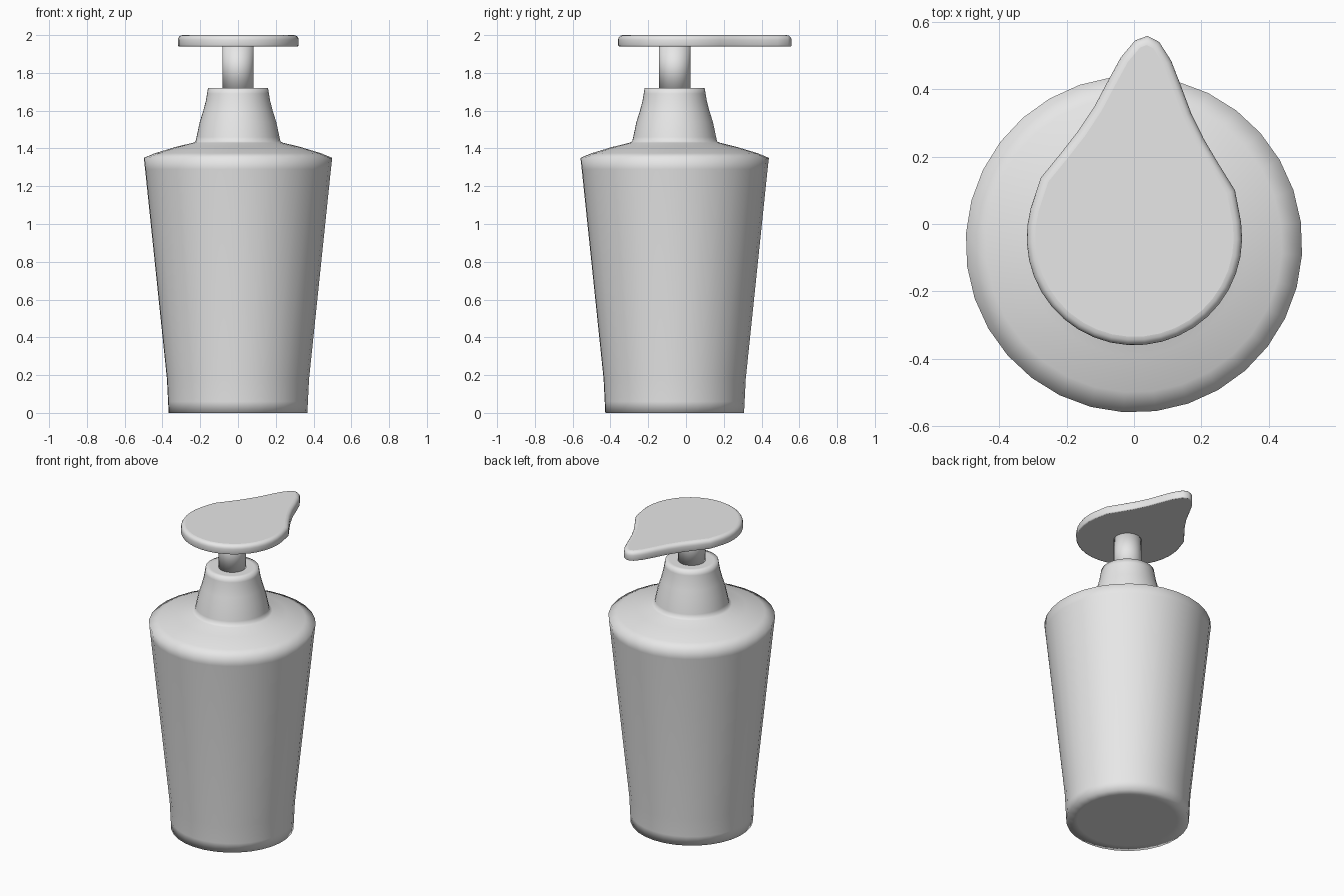
import bpy, bmesh
from math import radians, sin, cos, pi

cube = bpy.data.objects.get("Cube")
if cube:
    bpy.data.objects.remove(cube, do_unlink=True)

CENTRE_Y = -0.06
TURN = radians(-3.7)   # the whole dispenser is turned slightly
SIDES = 32

grey = bpy.data.materials.new("light_grey")
grey.use_nodes = True
grey.diffuse_color = (0.8, 0.8, 0.8, 1)
grey.node_tree.nodes["Principled BSDF"].inputs["Base Color"].default_value = (0.8, 0.8, 0.8, 1)


def finish(name, bm):
    """Turn a bmesh into a placed, smooth-shaded object."""
    bmesh.ops.recalc_face_normals(bm, faces=bm.faces)
    mesh = bpy.data.meshes.new(name)
    bm.to_mesh(mesh)
    bm.free()
    mesh.materials.append(grey)
    obj = bpy.data.objects.new(name, mesh)
    obj.location.y = CENTRE_Y
    obj.rotation_euler.z = TURN
    bpy.context.collection.objects.link(obj)
    return obj


def lathe(name, profile):
    """Revolve (radius, height) points and close both ends."""
    bm = bmesh.new()
    rings = [[bm.verts.new((r * cos(2 * pi * i / SIDES), r * sin(2 * pi * i / SIDES), z))
              for i in range(SIDES)] for r, z in profile]
    for low, high in zip(rings, rings[1:]):
        for i in range(SIDES):
            j = (i + 1) % SIDES
            bm.faces.new((low[i], low[j], high[j], high[i]))
    bm.faces.new(rings[0])
    bm.faces.new(rings[-1])
    for f in bm.faces:
        f.smooth = True
    return finish(name, bm)


# Tapered bottle with sloping shoulder and flared neck
lathe("bottle", [
    (0.30, 0), (0.368, 0), (0.371, 0.06), (0.377, 0.18), (0.493, 1.29),
    (0.50, 1.35), (0.44, 1.375), (0.33, 1.408), (0.24, 1.43),
    (0.225, 1.437), (0.22, 1.46), (0.203, 1.54), (0.184, 1.60), (0.171, 1.65),
    (0.164, 1.69), (0.159, 1.72), (0.13, 1.72)])

# Pump stem
lathe("pump_stem", [(0.083, 1.70), (0.083, 1.95)])

# Teardrop pump head: round rear, narrowing to a spout
steps = 11
half = [(0.32 * cos(a), 0.02 + 0.32 * sin(a))
        for a in (radians(-90 + 102 * i / steps) for i in range(steps + 1))]
half += [(0.289, 0.179), (0.234, 0.256), (0.187, 0.325), (0.144, 0.40),
         (0.108, 0.48), (0.075, 0.551), (0.036, 0.604), (0, 0.62)]
outline = half + [(-x, y) for x, y in half[-2:0:-1]]

bm = bmesh.new()
base = bm.faces.new([bm.verts.new((x, y, 1.94)) for x, y in outline])
grown = bmesh.ops.extrude_face_region(bm, geom=[base], use_keep_orig=True)["geom"]
for v in grown:
    if isinstance(v, bmesh.types.BMVert):
        v.co.z = 2.0
bmesh.ops.recalc_face_normals(bm, faces=bm.faces)
for height, width, segs in ((2.0, 0.025, 4), (1.94, 0.006, 2)):
    rim = [e for e in bm.edges if all(abs(v.co.z - height) < 1e-4 for v in e.verts)]
    bmesh.ops.bevel(bm, geom=rim, offset=width, segments=segs, profile=0.5, affect='EDGES')
bm.normal_update()
for f in bm.faces:
    f.smooth = abs(f.normal.z) < 0.99
finish("pump_head", bm)
